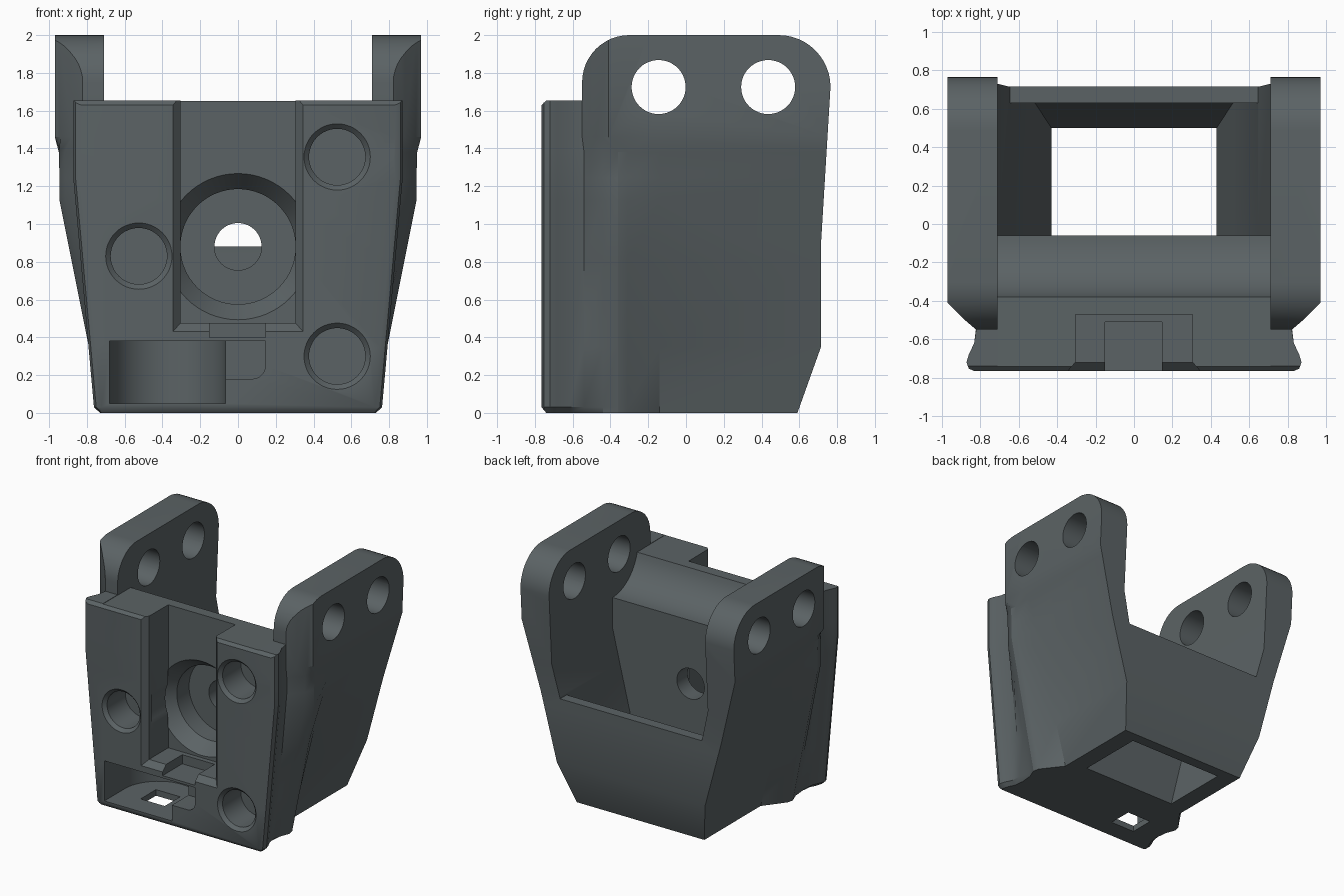
import bpy, bmesh, math
from mathutils import Vector

cube = bpy.data.objects.get("Cube")
if cube:
    bpy.data.objects.remove(cube, do_unlink=True)

mat = bpy.data.materials.new("dark slate grey")
mat.use_nodes = True
colour = (0.105, 0.124, 0.13, 1)
mat.diffuse_color = colour
mat.node_tree.nodes["Principled BSDF"].inputs["Base Color"].default_value = colour


def loft(name, rings):
    """Closed solid through rings of equal point count."""
    bm = bmesh.new()
    rows = [[bm.verts.new(p) for p in ring] for ring in rings]
    n = len(rows[0])
    for a, b in zip(rows, rows[1:]):
        for i in range(n):
            j = (i + 1) % n
            bm.faces.new((a[i], a[j], b[j], b[i]))
    bm.faces.new(rows[0])
    bm.faces.new(rows[-1])
    bmesh.ops.recalc_face_normals(bm, faces=bm.faces)
    mesh = bpy.data.meshes.new(name)
    bm.to_mesh(mesh)
    bm.free()
    obj = bpy.data.objects.new(name, mesh)
    bpy.context.collection.objects.link(obj)
    mesh.materials.append(mat)
    return obj


def box(x0, x1, y0, y1, z0, z1):
    return loft("cutter", [[(x0, y0, z), (x1, y0, z), (x1, y1, z), (x0, y1, z)] for z in (z0, z1)])


def bore(axis, centre, steps, n=48):
    """Turned cutter along an axis; steps are (position, radius)."""
    rings = []
    for pos, r in steps:
        ring = []
        for i in range(n):
            t = math.tau * i / n
            p = [centre[0] + r * math.cos(t), centre[1] + r * math.sin(t)]
            p.insert(axis, pos)
            ring.append(p)
        rings.append(ring)
    return loft("cutter", rings)


def combine(target, other, operation="DIFFERENCE"):
    mod = target.modifiers.new("cut", "BOOLEAN")
    mod.operation, mod.solver, mod.object = operation, "EXACT", other
    bpy.context.view_layer.objects.active = target
    bpy.ops.object.modifier_apply(modifier=mod.name)
    bpy.data.objects.remove(other, do_unlink=True)


def arc(cy, cz, r, start, end, n=12):
    return [(cy + r * math.cos(math.radians(start + (end - start) * i / n)),
             cz + r * math.sin(math.radians(start + (end - start) * i / n))) for i in range(n + 1)]


# Outer body: flared front lobes, waist, ridge and tapered side walls
def section(z):
    front = min(0.872, 0.76 + 0.09 * z) - max(0, 0.03 - z)
    wall = min(0.97, 0.58 + 0.267 * z)
    if z > 1.42:
        ridge = [(0.88, -0.5), (0.94, -0.44), (wall, -0.41), (wall, -0.2)]
        waist = -0.55
    else:
        r = max(min(0.945, 0.72 + 0.2 * z), wall)
        ridge = [(r - 0.03, -0.44), (r, -0.36), (r - 0.01, -0.31), (wall, -0.14)]
        waist = -0.54
    half = [(front - 0.04, -0.765), (front - 0.012, -0.753), (front, -0.72), (front - 0.012, -0.68),
            (front - 0.04, -0.62), (front - 0.05, waist)] + ridge + [(wall, 0.9)]
    return [(x, y, z) for x, y in half] + [(-x, y, z) for x, y in reversed(half)]


body = loft("bracket_body", [section(z) for z in (0, 0.03, 0.35, 0.8, 1.125, 1.245, 1.38, 1.461, 2.1)])

# Side silhouette with rounded lugs
side = [(-0.74, 0), (-0.765, 0.03), (-0.765, 1.63), (-0.74, 1.655), (-0.55, 1.655)]
side += arc(-0.3, 1.75, 0.25, 180, 90) + arc(0.49, 1.725, 0.275, 90, 0)
side += [(0.715, 0.9), (0.715, 0.35), (0.59, 0)]
combine(body, loft("silhouette", [[(x, y, z) for y, z in side] for x in (-1.2, 1.2)]), "INTERSECT")

# Tapered well, open at the back above the ledge, with a curved front wall
well = [(-0.03, 0.423, -0.06, 0.489), (0.35, 0.515, -0.06, 0.63), (0.88, 0.645, -0.06, 0.63),
        (0.881, 0.645, -0.06, 1.2), (1.15, 0.71, -0.06, 1.2)]
well += [(z, 0.71, y, 1.2) for y, z in arc(-0.06, 1.73, 0.33, 270, 194)]
well += [(1.656, 0.71, -1.2, 1.2), (2.3, 0.71, -1.2, 1.2)]
combine(body, loft("well", [[(-w, a, z), (w, a, z), (w, b, z), (-w, b, z)] for z, w, a, b in well]))

# Lug holes
for y in (-0.145, 0.435):
    combine(body, bore(0, (y, 1.725), [(-1.3, 0.143), (1.3, 0.143)]))

# Front channel with chamfered edges
channel = [(-0.81, 0.385, 0.385), (-0.72, 0.305, 0.475), (-0.47, 0.305, 0.475)]
combine(body, loft("channel", [[(-w, y, z), (w, y, z), (w, y, 2.4), (-w, y, 2.4)] for y, w, z in channel]))

# Stepped central bore
combine(body, bore(1, (0, 0.88), [(-0.69, 0.33), (-0.475, 0.33), (-0.474, 0.39), (-0.36, 0.305), (-0.2, 0.305)], 64))
combine(body, bore(1, (0, 0.88), [(-0.3, 0.125), (0.1, 0.125)]))

# Round magnet pockets with chamfered rims
for x, z in ((0.525, 1.355), (-0.525, 0.83), (0.525, 0.3)):
    combine(body, bore(1, (x, z), [(-0.8, 0.21), (-0.738, 0.149), (-0.5, 0.149)]))

# Lower round-backed pocket and its drain slot
pocket = [(-0.68, -0.9)] + [(-0.373 + y, -0.5 + z) for y, z in arc(0, 0, 0.307, 180, 0, 24)] + [(-0.066, -0.9)]
combine(body, loft("pocket", [[(x, y, z) for x, y in pocket] for z in (0.05, 0.38)]))
combine(body, box(-0.48, -0.26, -0.58, -0.38, -0.1, 0.1))

# Side recess with a rounded corner, and the notch above it
recess = [(-0.12, 0.38), (-0.12, 0.18)] + arc(0.075, 0.25, 0.07, 270, 360, 8) + [(0.145, 0.38)]
combine(body, loft("recess", [[(x, y, z) for x, z in recess] for y in (-0.9, -0.55)]))
combine(body, box(-0.15, 0.145, -0.9, -0.51, 0.4, 0.6))

# Shading
bpy.ops.object.select_all(action="DESELECT")
body.select_set(True)
bpy.context.view_layer.objects.active = body
bpy.ops.object.shade_smooth_by_angle(angle=math.radians(28))
